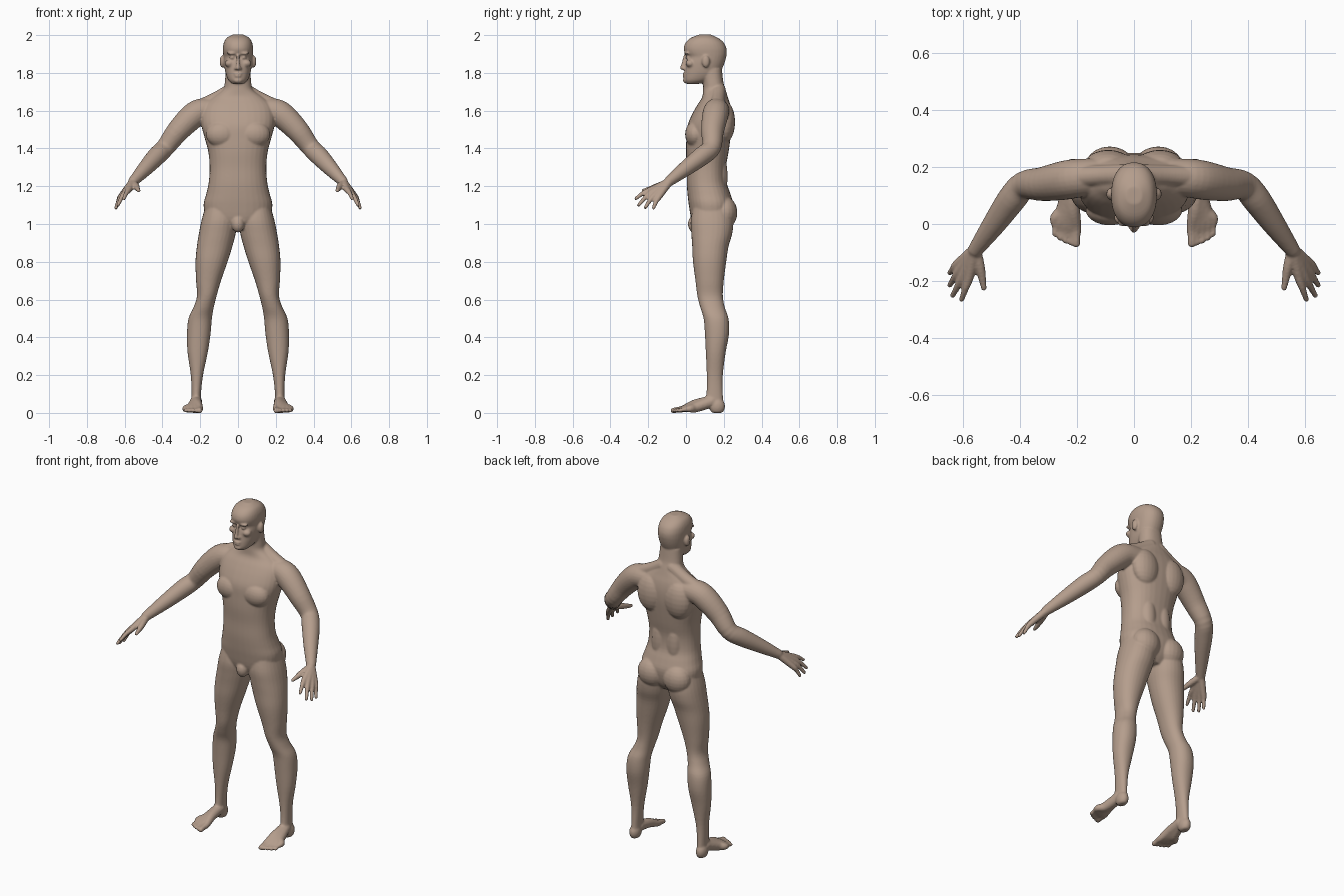
import bpy, bmesh, math
from mathutils import Vector, Matrix

bm = bmesh.new()


def spline(rows, steps=4):
    """Catmull-Rom interpolation of rows of numbers."""
    out = []
    for i in range(len(rows) - 1):
        a, b, c, d = (rows[min(max(i + k, 0), len(rows) - 1)] for k in (-1, 0, 1, 2))
        for s in range(steps):
            t = s / steps
            out.append([0.5 * (2 * q + (r - p) * t + (2 * p - 5 * q + 4 * r - w) * t * t
                               + (3 * q - p - 3 * r + w) * t ** 3)
                        for p, q, r, w in zip(a, b, c, d)])
    return out + [list(rows[-1])]


def skin(rings):
    """Close a stack of rings into a solid."""
    vr = [[bm.verts.new((p[0], p[1], max(p[2], 0.0))) for p in ring] for ring in rings]
    n = len(vr[0])
    for a, b in zip(vr, vr[1:]):
        for i in range(n):
            bm.faces.new((a[i], a[(i + 1) % n], b[(i + 1) % n], b[i]))
    bm.faces.new(vr[0][::-1])
    bm.faces.new(vr[-1])


def loft(rows, side=1, power=2.3, n=32):
    """Horizontal rounded sections: z, x min, x max, y front, y back."""
    rings = []
    for z, x0, x1, y0, y1 in spline(rows):
        ring = []
        for i in range(n):
            a = 2 * math.pi * i / n
            c, s = math.cos(a), math.sin(a)
            u = math.copysign(abs(c) ** (2 / power), c)
            v = math.copysign(abs(s) ** (2 / power), s)
            ring.append((side * ((x0 + x1) / 2 + u * (x1 - x0) / 2),
                         (y0 + y1) / 2 + v * (y1 - y0) / 2, z))
        rings.append(ring)
    skin(rings)


def ball(x, y, z, rx, ry, rz):
    new = bmesh.ops.create_uvsphere(
        bm, u_segments=20, v_segments=12, radius=1,
        matrix=Matrix.Translation((x, y, z)) @ Matrix.Diagonal((rx, ry, rz, 1)))
    for v in new["verts"]:
        v.co.z = max(v.co.z, 0.0)


def pair(x, *rest):
    for s in (1, -1):
        ball(s * x, *rest)


def tube(rows, side=1, n=16):
    """Round limb through points x, y, z, radius with rounded ends."""
    pts = spline(rows)
    pos = [Vector((side * p[0], p[1], p[2])) for p in pts]
    rings = []
    for i, p in enumerate(pos):
        d = (pos[min(i + 1, len(pos) - 1)] - pos[max(i - 1, 0)]).normalized()
        u = d.cross(Vector((0.3, 0.2, 1))).normalized()
        w = d.cross(u)
        rings.append([p + pts[i][3] * (u * math.cos(2 * math.pi * k / n)
                                       + w * math.sin(2 * math.pi * k / n)) for k in range(n)])
    skin(rings)
    for i in (0, -1):
        ball(*pos[i], *[pts[i][3]] * 3)


# torso
torso = [(0.97, .10, .06, .20), (1.02, .165, .03, .235), (1.10, .182, .015, .25),
         (1.16, .168, .008, .235), (1.22, .155, .004, .215), (1.30, .15, .004, .212),
         (1.38, .157, 0, .225), (1.45, .175, .002, .235), (1.52, .193, .008, .243),
         (1.58, .195, .032, .243), (1.63, .18, .06, .235), (1.67, .135, .085, .222),
         (1.71, .08, .09, .21), (1.75, .07, .09, .198), (1.82, .065, .08, .19)]
loft([(z, -w, w, f, b) for z, w, f, b in torso])
pair(.085, .205, 1.06, .085, .067, .085)    # buttocks
pair(.085, .05, 1.475, .085, .055, .07)     # chest muscles
pair(.09, .205, 1.54, .085, .055, .11)      # shoulder blades
pair(.05, .185, 1.25, .045, .035, .13)      # lower back muscles
ball(0, .045, 1.0, .035, .035, .045)        # groin

# head
head = [(1.742, .03, .002, .07), (1.76, .05, -.01, .125), (1.79, .063, -.01, .17),
        (1.82, .07, -.006, .19), (1.855, .075, -.002, .205), (1.885, .077, .006, .213),
        (1.905, .079, -.006, .216), (1.93, .08, -.012, .214), (1.96, .075, -.002, .2),
        (1.985, .06, .025, .17), (2.003, .028, .07, .13)]
loft([(z, -w, w, f, b) for z, w, f, b in head], power=2.25)
tube([(0, -.006, 1.89, .008), (0, -.013, 1.855, .009), (0, -.02, 1.827, .012)])  # nose
pair(.012, -.008, 1.823, .01, .012, .008)   # nostrils
pair(.032, .006, 1.903, .028, .016, .008)   # brows
pair(.031, .012, 1.880, .014, .013, .009)   # eyes
pair(.045, .022, 1.85, .025, .024, .02)     # cheekbones
ball(0, -.008, 1.795, .022, .011, .005)     # upper lip
ball(0, -.008, 1.783, .019, .011, .006)     # lower lip
ball(0, .003, 1.76, .026, .02, .016)        # chin
pair(.083, .105, 1.86, .014, .021, .033)    # ears

leg = [(1.10, .02, .17, .04, .23), (1.02, .005, .193, .025, .25), (.95, .012, .207, .028, .245),
       (.88, .03, .218, .033, .225), (.80, .055, .225, .037, .213), (.70, .09, .222, .05, .20),
       (.62, .113, .217, .06, .195), (.56, .128, .235, .075, .205), (.50, .138, .262, .093, .225),
       (.42, .145, .27, .10, .228), (.32, .16, .267, .105, .21), (.20, .185, .25, .11, .195),
       (.10, .196, .246, .108, .195), (.04, .196, .248, .09, .20)]
arm = [(.13, .165, 1.60, .065), (.20, .16, 1.595, .068), (.25, .152, 1.562, .068),
       (.32, .14, 1.49, .06), (.385, .135, 1.405, .05), (.43, .085, 1.36, .05),
       (.49, .0, 1.295, .041), (.555, -.09, 1.225, .027)]
# fingers, index to little: knuckle and tip
fingers = [((.577, -.185, 1.182), (.604, -.265, 1.135)), ((.598, -.182, 1.167), (.635, -.25, 1.1)),
           ((.613, -.165, 1.153), (.646, -.215, 1.087)), ((.62, -.142, 1.145), (.646, -.172, 1.085))]

for s in (1, -1):
    loft(leg, s, 2.15, 28)
    tube(arm, s, 24)
    tube([(.03, .17, 1.71, .04), (.11, .17, 1.665, .037), (.2, .165, 1.62, .04)], s)  # trapezius
    # palm and fingers
    for k, t in fingers:
        mid = [(a + b) / 2 for a, b in zip(k, t)]
        mid[2] += .006
        tube([(.557, -.09, 1.222, .022), (*k, .0165), (*mid, .0125), (*t, .0095)], s, 12)
    tube([(.553, -.10, 1.215, .02), (.54, -.15, 1.2, .018),
          (.532, -.19, 1.187, .014), (.526, -.225, 1.177, .01)], s, 12)  # thumb
    # heel, instep and toes
    ball(s * .224, .165, .035, .031, .042, .045)
    for i in range(5):
        x = .203 + i * .0185
        tip = -.067 + .002 * i * i
        r = .0155 if i == 0 else .0105
        tube([(.222, .135, .06, .032), (.215 + i * .008, .05, .045 - i * .004, .027),
              (x, tip + .055, .022, .019), (x, tip + .025, .017, r), (x, tip, .012, r)], s, 12)

mesh = bpy.data.meshes.new("body")
bmesh.ops.recalc_face_normals(bm, faces=bm.faces)
bm.to_mesh(mesh)
bm.free()
body = bpy.data.objects.new("body", mesh)
bpy.context.collection.objects.link(body)

skin_mat = bpy.data.materials.new("tan skin")
skin_mat.diffuse_color = (0.46, 0.34, 0.265, 1)
mesh.materials.append(skin_mat)

# fuse all parts into one continuous skin
fuse = body.modifiers.new("fuse", "REMESH")
fuse.mode = "VOXEL"
fuse.voxel_size = 0.0055
fuse.use_smooth_shade = True
soften = body.modifiers.new("soften", "SMOOTH")
soften.factor = 0.5
soften.iterations = 4
